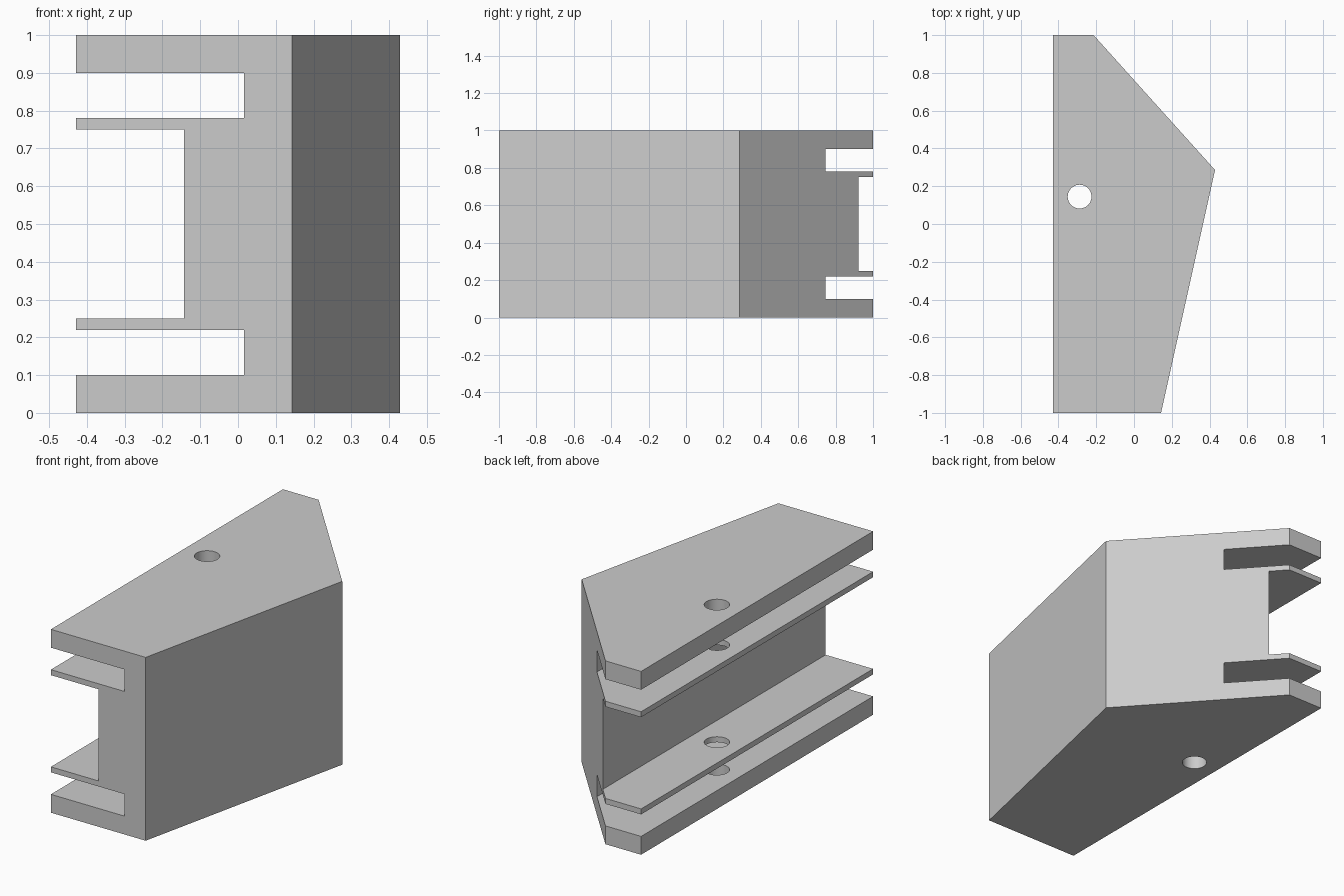
import bpy
import bmesh

if "Cube" in bpy.data.objects:
    bpy.data.objects.remove(bpy.data.objects["Cube"], do_unlink=True)

grey = bpy.data.materials.new("plain grey")
grey.use_nodes = True
colour = (0.6, 0.6, 0.6, 1)
grey.diffuse_color = colour
grey.node_tree.nodes["Principled BSDF"].inputs["Base Color"].default_value = colour


def add_object(name, bm):
    bmesh.ops.recalc_face_normals(bm, faces=bm.faces)
    mesh = bpy.data.meshes.new(name)
    bm.to_mesh(mesh)
    bm.free()
    mesh.materials.append(grey)
    obj = bpy.data.objects.new(name, mesh)
    bpy.context.collection.objects.link(obj)
    return obj


def prism(name, outline, z0, z1):
    """Extrude an outline in the ground plane from z0 up to z1."""
    bm = bmesh.new()
    face = bm.faces.new([bm.verts.new((x, y, z0)) for x, y in outline])
    top = bmesh.ops.extrude_face_region(bm, geom=[face])["geom"]
    bmesh.ops.translate(bm, vec=(0, 0, z1 - z0),
                        verts=[v for v in top if isinstance(v, bmesh.types.BMVert)])
    return add_object(name, bm)


def box(name, x0, x1, z0, z1):
    return prism(name, [(x0, -1.2), (x1, -1.2), (x1, 1.2), (x0, 1.2)], z0, z1)


# Five-sided solid body
body = prism("slotted_block",
             [(-0.429, -1), (0.143, -1), (0.429, 0.286), (-0.214, 1), (-0.429, 1)], 0, 1)

# Central channel and the two deeper slots mirrored about mid height
cutters = [box("channel_cutter", -0.6, -0.143, 0.25, 0.75),
           box("lower_slot_cutter", -0.6, 0.016, 0.1, 0.22),
           box("upper_slot_cutter", -0.6, 0.016, 0.78, 0.9)]

# Vertical pin hole through all four flanges
bm = bmesh.new()
bmesh.ops.create_cone(bm, cap_ends=True, segments=48, radius1=0.063, radius2=0.063, depth=1.4)
bmesh.ops.translate(bm, vec=(-0.288, 0.145, 0.5), verts=bm.verts)
cutters.append(add_object("pin_hole_cutter", bm))

# Cut the body, then discard the cutters
bpy.ops.object.select_all(action="DESELECT")
body.select_set(True)
bpy.context.view_layer.objects.active = body
for cutter in cutters:
    cutter.hide_render = True
    mod = body.modifiers.new(cutter.name, "BOOLEAN")
    mod.operation = "DIFFERENCE"
    mod.solver = "EXACT"
    mod.object = cutter
    bpy.ops.object.modifier_apply(modifier=mod.name)
    bpy.data.objects.remove(cutter, do_unlink=True)

bpy.ops.object.shade_smooth_by_angle()
